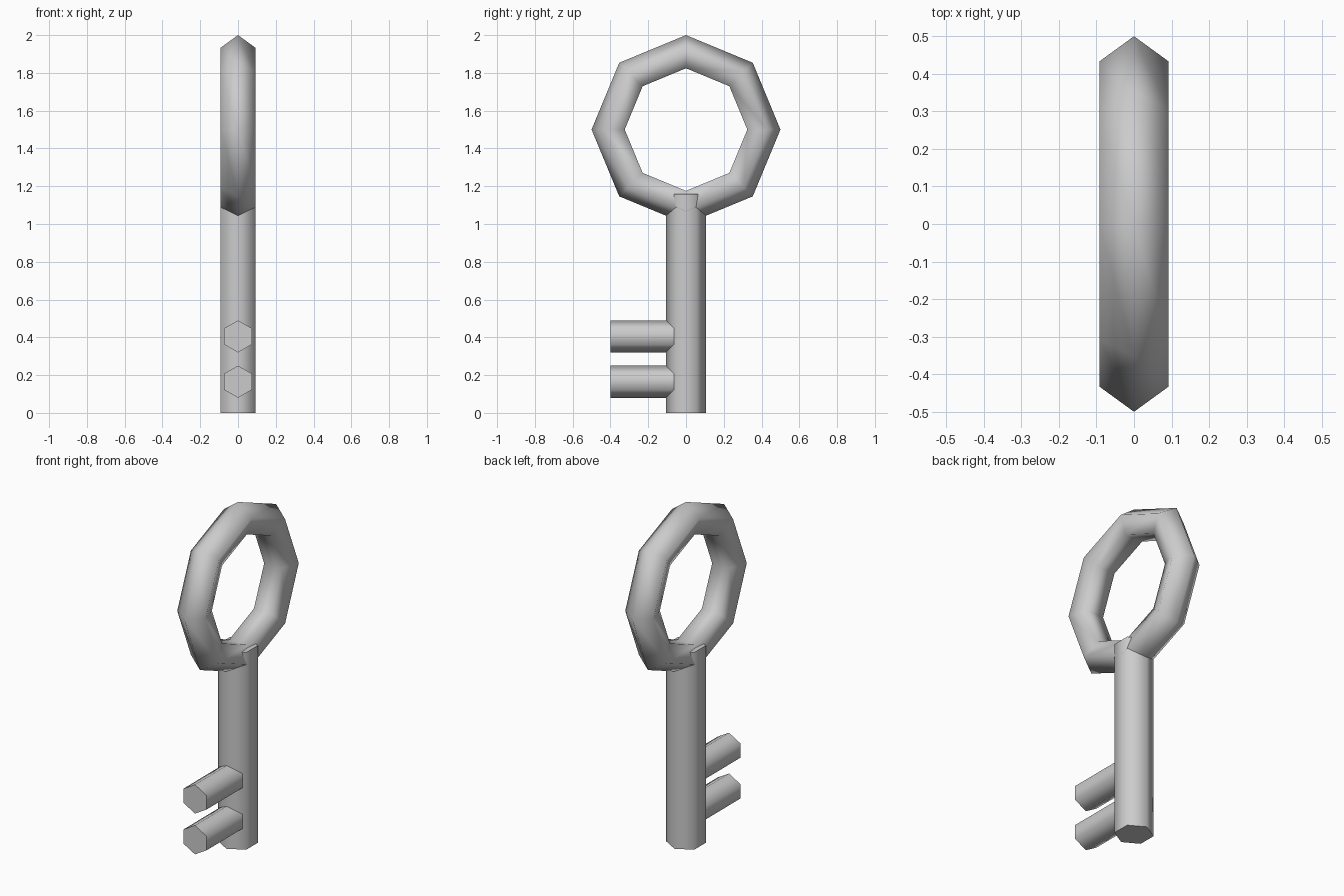
import bpy
from math import radians

if "Cube" in bpy.data.objects:
    bpy.data.objects.remove(bpy.data.objects["Cube"])


def finish(name):
    obj = bpy.context.object
    obj.name = name
    bpy.ops.object.transform_apply(location=False, rotation=True, scale=True)
    bpy.ops.object.shade_smooth_by_angle(angle=radians(80))
    return obj


def hex_rod(name, radius, length, location, rotation=(0, 0, 0)):
    bpy.ops.mesh.primitive_cylinder_add(vertices=6, radius=radius, depth=length,
                                        location=location, rotation=rotation)
    return finish(name)


# Eight-sided ring handle with a five-sided section, standing in the YZ plane
bpy.ops.mesh.primitive_torus_add(major_segments=8, minor_segments=5,
                                 major_radius=0.403, minor_radius=0.097,
                                 location=(0, 0, 1.5),
                                 rotation=(0, radians(90), 0))
finish("ring_handle")

# Hexagonal shaft running into the ring
hex_rod("shaft", 0.106, 1.16, (0, 0, 0.58))

# Two teeth pointing forward
for name, z in (("lower_tooth", 0.165), ("upper_tooth", 0.405)):
    hex_rod(name, 0.085, 0.38, (0, -0.21, z), (radians(90), 0, 0))
